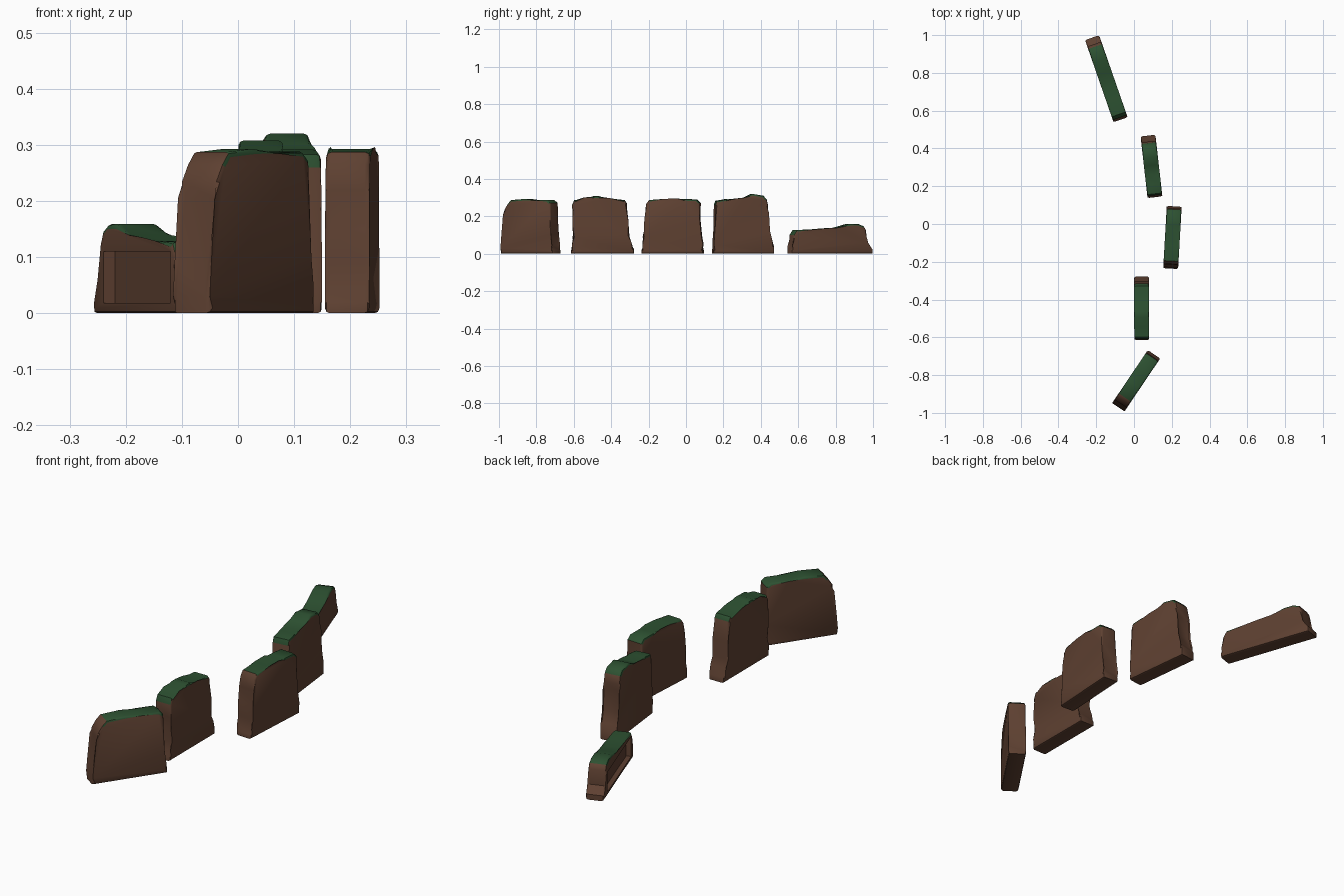
import bpy, bmesh, math
from mathutils import Matrix, Vector

if "Cube" in bpy.data.objects:
    bpy.data.objects.remove(bpy.data.objects["Cube"])


def material(name, rgb):
    m = bpy.data.materials.new(name)
    m.diffuse_color = (*rgb, 1)
    m.use_nodes = True
    m.node_tree.nodes["Principled BSDF"].inputs["Base Color"].default_value = m.diffuse_color
    return m


earth = material("earth brown", (0.112, 0.052, 0.031))
grass = material("grass green", (0.026, 0.082, 0.031))
WIDTH = 0.079


def wall(name, start, end, profile, green_from, green_to):
    """Extrude a side outline (distance along wall, height) into a softened slab."""
    a, b = Vector(start), Vector(end)
    d = b - a
    bm = bmesh.new()
    n = len(profile)
    near = [bm.verts.new((s, -WIDTH / 2, z)) for s, z in profile]
    far = [bm.verts.new((s, WIDTH / 2, z)) for s, z in profile]
    sides = [bm.faces.new(near), bm.faces.new(far[::-1])]
    for i in range(n):
        j = (i + 1) % n
        bm.faces.new((near[i], far[i], far[j], near[j]))
    # soften the rim of both large sides
    rim = [e for f in sides for e in f.edges]
    bmesh.ops.bevel(bm, geom=rim, offset=0.009, segments=2, profile=0.5,
                    affect='EDGES', clamp_overlap=True)
    bmesh.ops.recalc_face_normals(bm, faces=bm.faces[:])
    # grass on upward faces between the two ends
    for f in bm.faces:
        c = f.calc_center_median()
        if f.normal.z > 0.25 and c.z > 0.1 and green_from < c.x < green_to:
            f.material_index = 1
    me = bpy.data.meshes.new(name)
    bm.to_mesh(me)
    bm.free()
    me.materials.append(earth)
    me.materials.append(grass)
    ob = bpy.data.objects.new(name, me)
    bpy.context.collection.objects.link(ob)
    ob.matrix_world = (Matrix.Translation((a.x, a.y, 0))
                       @ Matrix.Rotation(math.atan2(d.y, d.x), 4, 'Z'))
    bpy.ops.object.select_all(action='DESELECT')
    ob.select_set(True)
    bpy.context.view_layer.objects.active = ob
    bpy.ops.object.shade_smooth_by_angle(angle=math.radians(40))
    return ob


# walls from front to back
wall("front_wall", (-0.083, -0.970), (0.105, -0.691), [
    (0, 0), (0, 0.03), (0.005, 0.09), (0.025, 0.205), (0.022, 0.235),
    (0.042, 0.266), (0.062, 0.287), (0.15, 0.293), (0.22, 0.285),
    (0.30, 0.288), (0.32, 0.272), (0.324, 0.1), (0.322, 0.045),
    (0.338, 0.018), (0.338, 0)], 0.055, 0.315)

wall("second_wall", (0.041, -0.614), (0.040, -0.278), [
    (0, 0), (0, 0.02), (0.013, 0.045), (0.008, 0.09), (0.016, 0.15),
    (0.008, 0.2), (0.005, 0.26), (0.016, 0.286), (0.07, 0.292),
    (0.12, 0.308), (0.15, 0.308), (0.20, 0.289), (0.285, 0.288),
    (0.298, 0.27), (0.298, 0.17), (0.312, 0.1), (0.312, 0.06),
    (0.336, 0.025), (0.336, 0)], 0.01, 0.295)

wall("middle_wall", (0.194, -0.236), (0.213, 0.094), [
    (0, 0), (0, 0.02), (0.014, 0.04), (0.006, 0.09), (0.022, 0.15),
    (0.02, 0.22), (0.024, 0.265), (0.04, 0.287), (0.12, 0.293),
    (0.19, 0.287), (0.23, 0.293), (0.295, 0.29), (0.314, 0.272),
    (0.312, 0.18), (0.32, 0.1), (0.32, 0.045), (0.33, 0.02), (0.33, 0)],
    0.035, 0.31)

wall("fourth_wall", (0.111, 0.142), (0.074, 0.468), [
    (0, 0), (0, 0.02), (0.012, 0.05), (0.01, 0.26), (0.018, 0.283),
    (0.07, 0.292), (0.12, 0.285), (0.17, 0.3), (0.21, 0.32),
    (0.27, 0.31), (0.288, 0.29), (0.296, 0.255), (0.29, 0.22),
    (0.296, 0.12), (0.308, 0.07), (0.328, 0.04), (0.328, 0)], 0.01, 0.28)

low = wall("low_back_wall", (-0.071, 0.552), (-0.222, 0.987), [
    (0, 0), (0, 0.022), (0.014, 0.04), (0.012, 0.1), (0.03, 0.127),
    (0.12, 0.129), (0.19, 0.126), (0.26, 0.139), (0.33, 0.159),
    (0.38, 0.159), (0.41, 0.147), (0.424, 0.125), (0.424, 0.055),
    (0.46, 0.025), (0.46, 0)], 0.02, 0.412)

# recessed panel on the outer side of the low wall
bm = bmesh.new()
bmesh.ops.create_cube(bm, size=1)
bmesh.ops.transform(bm, verts=bm.verts[:], matrix=Matrix.Translation((0.218, WIDTH / 2, 0.064))
                    @ Matrix.Diagonal((0.365, 0.044, 0.092, 1)))
me = bpy.data.meshes.new("recess_cutter")
bm.to_mesh(me)
bm.free()
me.materials.append(earth)
cutter = bpy.data.objects.new("recess_cutter", me)
bpy.context.collection.objects.link(cutter)
cutter.matrix_world = low.matrix_world.copy()
cutter.hide_render = True
cutter.display_type = 'WIRE'
cut = low.modifiers.new("recess", 'BOOLEAN')
cut.operation = 'DIFFERENCE'
cut.solver = 'EXACT'
cut.object = cutter
